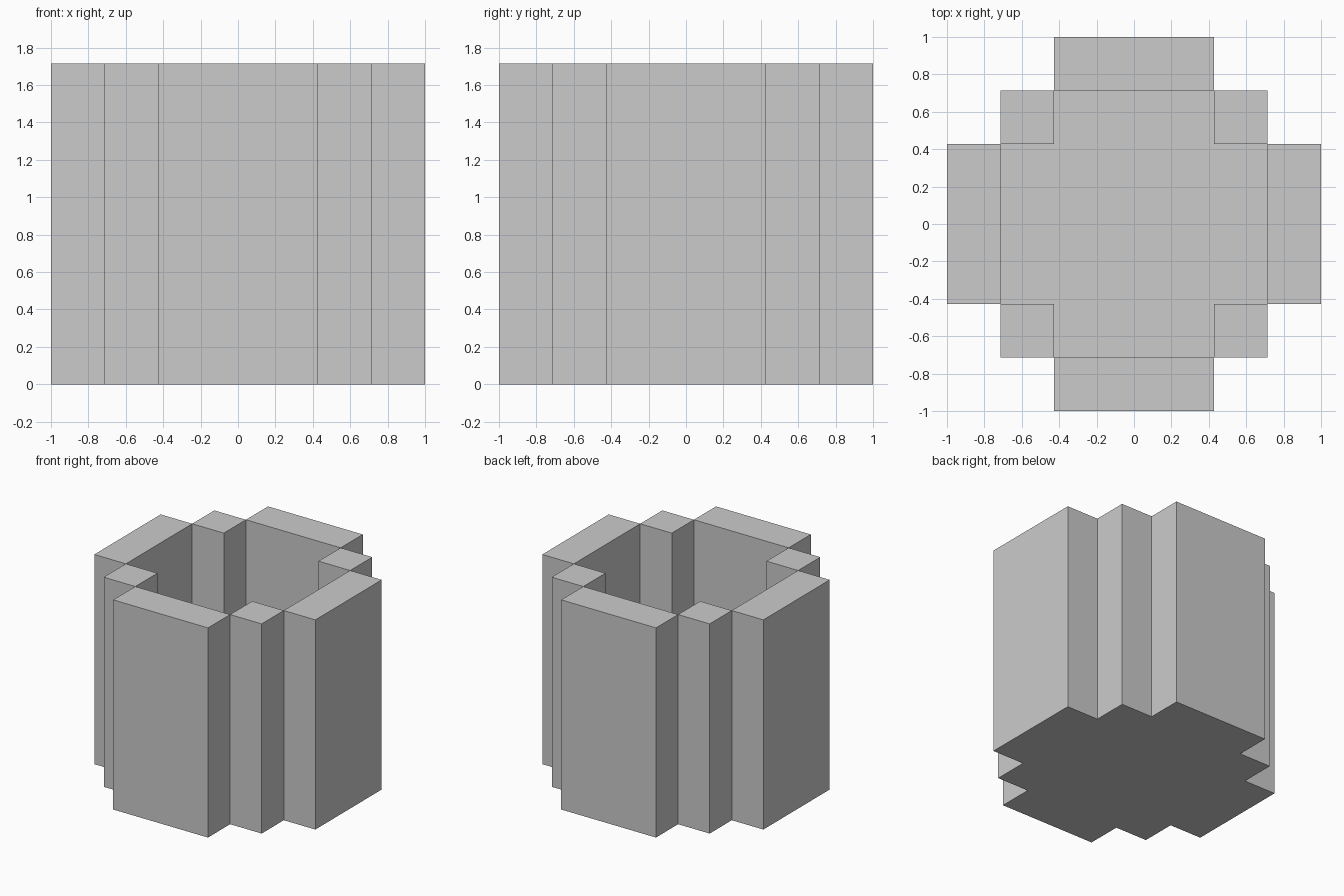
import bpy, bmesh
from math import radians
from mathutils import Vector

if "Cube" in bpy.data.objects:
    bpy.data.objects.remove(bpy.data.objects["Cube"])

U = 2 / 7          # edge of one block
HEIGHT = 6         # blocks tall, the lowest layer is the floor


def inside(x, y):
    # stepped round footprint on a 7 x 7 grid centred on 0
    a, b = sorted((abs(x), abs(y)))
    return (b == 3 and a <= 1) or b <= 2


def is_wall(x, y):
    a, b = sorted((abs(x), abs(y)))
    return (b == 3 and a <= 1) or (a == 2 and b == 2)


def filled(x, y, z):
    if z == 0:
        return inside(x, y)
    return 0 < z < HEIGHT and is_wall(x, y)


# Hollow stepped pot: keep only the exposed sides of the blocks
bm = bmesh.new()
for x in range(-3, 4):
    for y in range(-3, 4):
        for z in range(HEIGHT):
            if not filled(x, y, z):
                continue
            centre = Vector((x, y, z + 0.5))
            for axis in range(3):
                for sign in (-1, 1):
                    n = Vector((0, 0, 0))
                    n[axis] = sign
                    if filled(x + int(n.x), y + int(n.y), z + int(n.z)):
                        continue
                    u = Vector((0, 0, 0))
                    u[(axis + 1) % 3] = 0.5
                    v = n.cross(u)
                    mid = centre + n * 0.5
                    bm.faces.new([bm.verts.new((mid + d) * U)
                                  for d in (-u - v, u - v, u + v, v - u)])

# Merge the block sides into large flat faces
bmesh.ops.remove_doubles(bm, verts=bm.verts[:], dist=0.001)
bmesh.ops.dissolve_limit(bm, angle_limit=radians(1),
                         verts=bm.verts[:], edges=bm.edges[:])

mesh = bpy.data.meshes.new("stepped_pot")
bm.to_mesh(mesh)
bm.free()
bpy.context.collection.objects.link(bpy.data.objects.new("stepped_pot", mesh))
